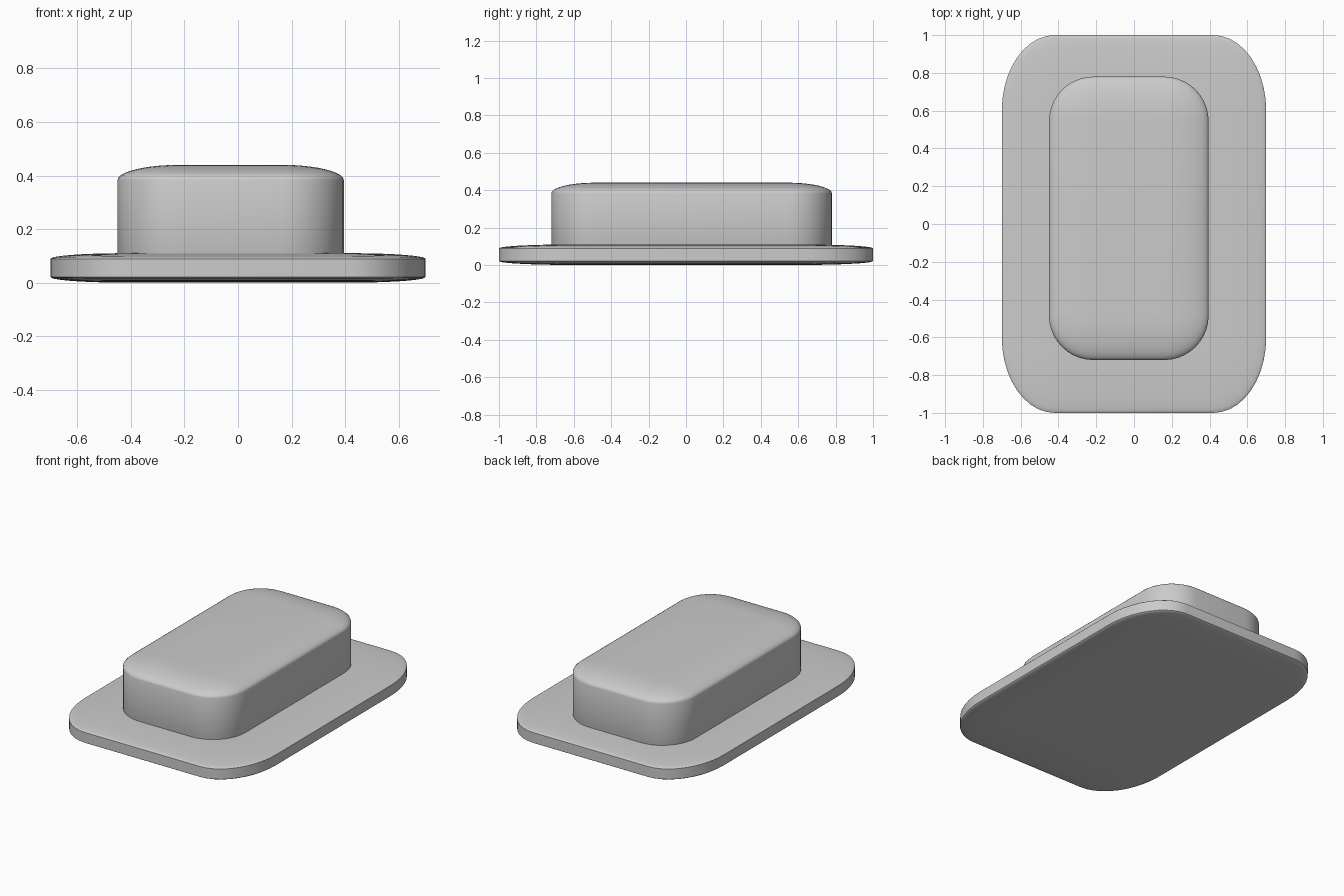
import bpy
import bmesh
from mathutils import Vector

cube = bpy.data.objects.get("Cube")
if cube:
    bpy.data.objects.remove(cube, do_unlink=True)

# Single plain grey material
GREY = (0.6, 0.6, 0.6, 1.0)
grey = bpy.data.materials.new("plain_grey")
grey.use_nodes = True
grey.diffuse_color = GREY
grey.node_tree.nodes["Principled BSDF"].inputs["Base Color"].default_value = GREY


def rounded_block(name, low, high, radii, segments=10):
    """Box between two corners, rounded by a separate radius along each axis."""
    low, high, radii = Vector(low), Vector(high), Vector(radii)
    half = (high - low) / 2
    bm = bmesh.new()
    bmesh.ops.create_cube(bm, size=2)
    # Bevel with unit radius, then stretch so the rounding becomes elliptical
    bmesh.ops.scale(bm, verts=bm.verts, vec=[h / r for h, r in zip(half, radii)])
    bmesh.ops.bevel(bm, geom=bm.edges[:], offset=1, segments=segments,
                    profile=0.5, affect='EDGES')
    bmesh.ops.scale(bm, verts=bm.verts, vec=radii)
    mesh = bpy.data.meshes.new(name)
    bm.to_mesh(mesh)
    bm.free()
    mesh.materials.append(grey)
    obj = bpy.data.objects.new(name, mesh)
    obj.location = (low + high) / 2
    bpy.context.collection.objects.link(obj)
    bpy.ops.object.select_all(action='DESELECT')
    obj.select_set(True)
    bpy.context.view_layer.objects.active = obj
    bpy.ops.object.shade_smooth_by_angle()
    return obj


# Thin wide plate with broad rounded corners
rounded_block("base_plate", (-0.70, -1.0, 0.0), (0.70, 1.0, 0.11), (0.28, 0.40, 0.021))

# Taller block sunk into the plate, slightly off centre
rounded_block("upper_block", (-0.45, -0.72, 0.04), (0.395, 0.78, 0.44), (0.235, 0.235, 0.057))
